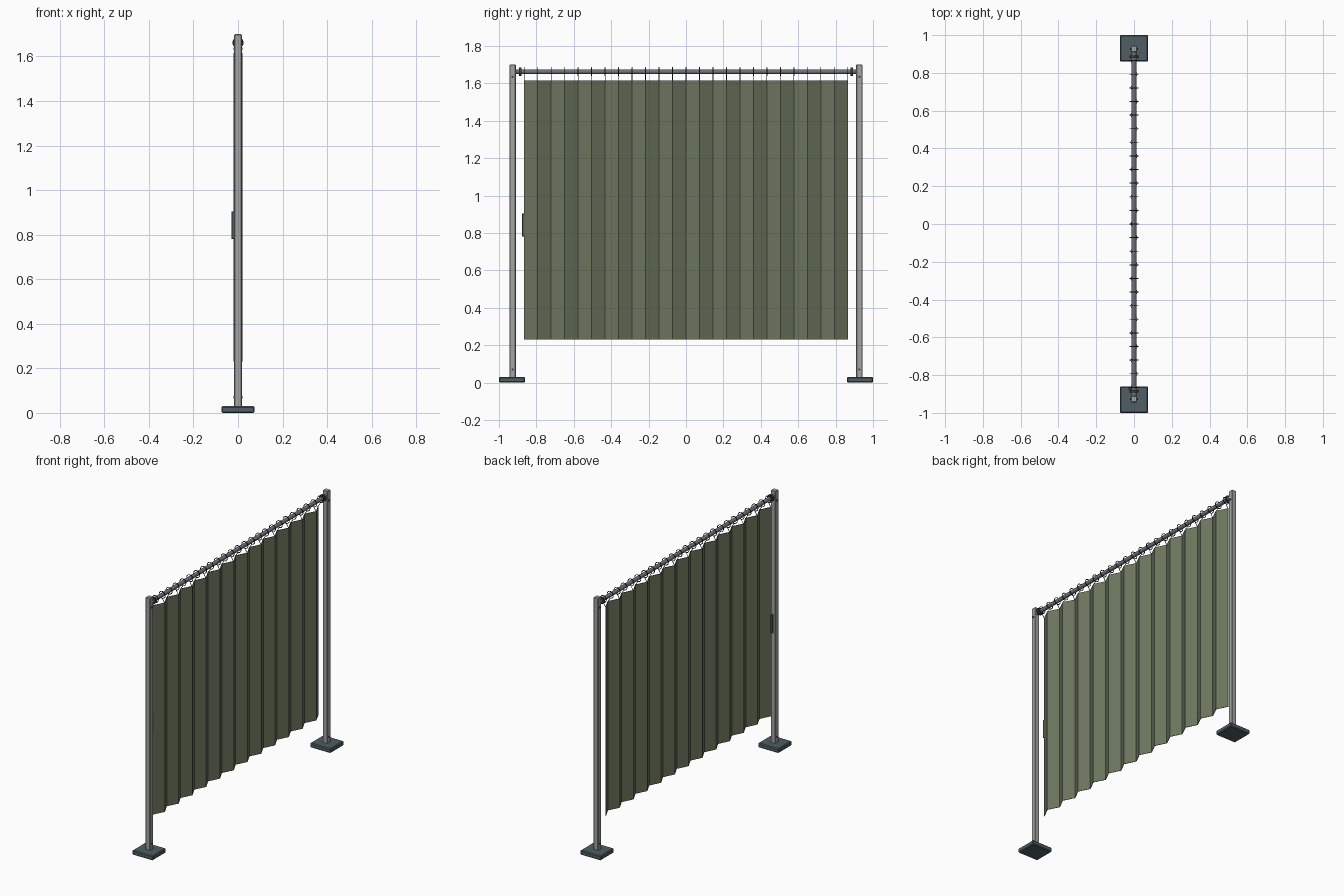
import bpy, bmesh, math
from mathutils import Vector

if "Cube" in bpy.data.objects:
    bpy.data.objects.remove(bpy.data.objects["Cube"])


def mat(name, col):
    m = bpy.data.materials.new(name)
    m.diffuse_color = (*col, 1)
    m.use_nodes = True
    m.node_tree.nodes["Principled BSDF"].inputs["Base Color"].default_value = m.diffuse_color
    return m


FABRIC = mat("olive fabric", (0.150, 0.180, 0.112))
POST = mat("light grey metal", (0.36, 0.38, 0.36))
BASE = mat("slate", (0.080, 0.112, 0.128))
ROD = mat("mid grey metal", (0.16, 0.17, 0.19))
DARK = mat("dark metal", (0.045, 0.050, 0.055))

ROD_Z = 1.662
FOLDS, HALF, DEPTH = 24, 0.865, 0.018
CLOTH_BOTTOM, CLOTH_TOP = 0.23, 1.615


def finish(ob, m, smooth=False):
    ob.data.materials.append(m)
    if smooth:
        bpy.ops.object.select_all(action='DESELECT')
        ob.select_set(True)
        bpy.context.view_layer.objects.active = ob
        bpy.ops.object.shade_smooth_by_angle(angle=math.radians(40))
    return ob


def box(name, lo, hi, m, bevel=0.0):
    bpy.ops.mesh.primitive_cube_add(size=1)
    ob = bpy.context.object
    ob.name = name
    for v in ob.data.vertices:
        v.co = [lo[i] + (v.co[i] + 0.5) * (hi[i] - lo[i]) for i in range(3)]
    if bevel:
        b = ob.modifiers.new("bevel", 'BEVEL')
        b.width, b.segments = bevel, 1
    return finish(ob, m)


def rod(name, a, b, r, m, sides=16):
    a, b = Vector(a), Vector(b)
    bpy.ops.mesh.primitive_cylinder_add(vertices=sides, radius=r, depth=(b - a).length, location=(a + b) / 2)
    ob = bpy.context.object
    ob.name = name
    ob.rotation_euler = (b - a).to_track_quat('Z', 'Y').to_euler()
    return finish(ob, m, True)


# Two stands: foot plate, post, bolts and rod collar
for s, side in ((-1, "front"), (1, "back")):
    y = s * 0.927
    box(side + "_foot", (-0.075, s * 0.93 - 0.07, 0), (0.075, s * 0.93 + 0.07, 0.03), BASE, 0.005)
    box(side + "_post", (-0.017, y - 0.017, 0.028), (0.017, y + 0.017, 1.70), POST, 0.003)
    for z in (0.07, 1.635):
        rod(side + "_bolt", (-0.021, y, z), (0.021, y, z), 0.006, DARK, 10)
    rod(side + "_collar", (0, s * 0.892, ROD_Z), (0, s * 0.880, ROD_Z), 0.023, DARK, 20)

# Curtain rod between the posts
rod("curtain_rod", (0, -0.912, ROD_Z), (0, 0.912, ROD_Z), 0.013, ROD, 20)

# Pleated curtain: zigzag sheet with a little thickness
points = [(DEPTH * (1 if i % 2 else -1), -HALF + 2 * HALF * i / FOLDS) for i in range(FOLDS + 1)]
bm = bmesh.new()
cols = [[bm.verts.new((x, y, z)) for z in (CLOTH_BOTTOM, CLOTH_TOP)] for x, y in points]
for a, b in zip(cols, cols[1:]):
    bm.faces.new((a[0], b[0], b[1], a[1]))
me = bpy.data.meshes.new("curtain")
bm.to_mesh(me)
bm.free()
curtain = bpy.data.objects.new("curtain", me)
bpy.context.collection.objects.link(curtain)
finish(curtain, FABRIC)
sol = curtain.modifiers.new("thickness", 'SOLIDIFY')
sol.thickness, sol.offset = 0.003, 0

# A ring and a slanted hook at every fold
for x, y in points:
    bpy.ops.mesh.primitive_torus_add(major_radius=0.0225, minor_radius=0.0025, major_segments=20,
                                     minor_segments=6, location=(0, y, ROD_Z),
                                     rotation=(math.pi / 2, 0, 0))
    bpy.context.object.name = "ring"
    finish(bpy.context.object, DARK, True)
    rod("hook", (0, y, ROD_Z - 0.0225), (x, y, CLOTH_TOP - 0.004), 0.002, DARK, 6)

# Pull handle on the leading edge
box("pull_handle", (-0.030, -0.877, 0.78), (-0.014, -0.861, 0.905), BASE, 0.003)
